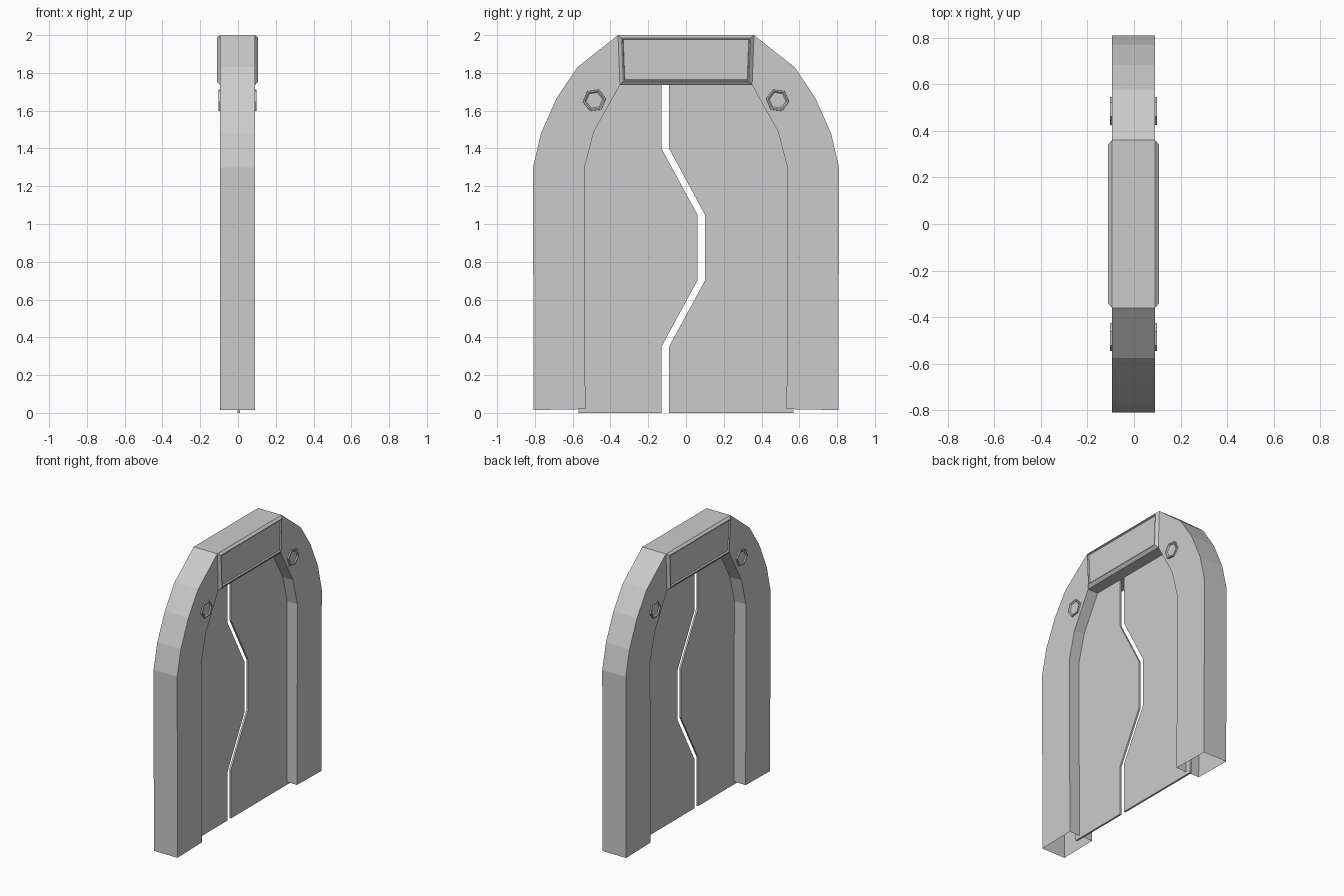
import bpy
import bmesh
import math

cube = bpy.data.objects.get("Cube")
if cube:
    bpy.data.objects.remove(cube, do_unlink=True)

grey = bpy.data.materials.new("plain grey")
grey.use_nodes = True
grey.diffuse_color = (0.6, 0.6, 0.6, 1)
grey.node_tree.nodes["Principled BSDF"].inputs["Base Color"].default_value = (0.6, 0.6, 0.6, 1)

MID = -0.0025   # centre of the frame's thickness
HALF = 0.0925   # half of the frame's thickness


def finish(name, bm):
    bmesh.ops.remove_doubles(bm, verts=bm.verts, dist=0.0002)
    bmesh.ops.recalc_face_normals(bm, faces=bm.faces)
    mesh = bpy.data.meshes.new(name)
    bm.to_mesh(mesh)
    bm.free()
    mesh.materials.append(grey)
    obj = bpy.data.objects.new(name, mesh)
    bpy.context.collection.objects.link(obj)
    return obj


def ring(bm, x, points):
    return [bm.verts.new((x, y, z)) for y, z in points]


def bridge(bm, a, b, skip=()):
    n = len(a)
    for i in range(n):
        if i not in skip:
            j = (i + 1) % n
            bm.faces.new((a[i], a[j], b[j], b[i]))


def prism(bm, points, x0, x1, skip=()):
    a, b = ring(bm, x0, points), ring(bm, x1, points)
    bm.faces.new(a)
    bm.faces.new(b)
    bridge(bm, a, b, skip)


# Arched frame: two hollow legs with open undersides, joined by the lintel
outer = [(0.807, 0.015), (0.81, 1.3), (0.768, 1.48), (0.683, 1.67), (0.575, 1.83), (0.36, 2.0)]
inner = [(0.35, 1.735), (0.487, 1.49), (0.537, 1.3), (0.533, 0.02)]
leg = outer + inner
bm = bmesh.new()
for side in (1, -1):
    # The joint with the lintel and the underside stay open
    prism(bm, [(side * y, z) for y, z in leg], MID - HALF, MID + HALF,
          skip=(len(outer) - 1, len(leg) - 1))
top, low = outer[-1], inner[0]
for y, z in (top, low):
    bm.faces.new([bm.verts.new((MID + sx * HALF, sy * y, z))
                  for sx, sy in ((-1, -1), (1, -1), (1, 1), (-1, 1))])
finish("arch_frame", bm)


# Lintel plates: chamfered rim around a shallow sunken panel
def trapezoid(y_top, z_top, y_low, z_low):
    return [(-y_top, z_top), (y_top, z_top), (y_low, z_low), (-y_low, z_low)]


steps = [
    (HALF, trapezoid(*top, *low)),
    (0.109, trapezoid(0.342, 1.986, 0.332, 1.755)),
    (0.109, trapezoid(0.336, 1.98, 0.327, 1.761)),
    (0.1, trapezoid(0.332, 1.976, 0.324, 1.765)),
]
for label, face in (("right", 1), ("left", -1)):
    bm = bmesh.new()
    loops = [ring(bm, MID + face * x, pts) for x, pts in steps]
    for a, b in zip(loops, loops[1:]):
        bridge(bm, a, b)
    bm.faces.new(loops[-1])
    finish("lintel_panel_" + label, bm)


# Hexagonal bolts with dished centres
def hexagon(side, radius):
    return [(side * (-0.485 + radius * math.cos(a)), 1.655 + radius * math.sin(a))
            for a in (math.radians(8 + 60 * i) for i in range(6))]


for face in (1, -1):
    for side in (1, -1):
        bm = bmesh.new()
        loops = [ring(bm, MID + face * x, hexagon(side, r))
                 for x, r in ((0.09, 0.062), (0.101, 0.06), (0.101, 0.052), (0.094, 0.044))]
        for a, b in zip(loops, loops[1:]):
            bridge(bm, a, b)
        bm.faces.new(loops[-1])
        finish("hex_bolt", bm)

# Thin door leaves meeting along a zigzag gap
seam = [(-0.13, 0), (-0.13, 0.35), (0.06, 0.7), (0.06, 1.05), (-0.13, 1.4), (-0.13, 1.75)]
edge = [(0.4, 1.75), (0.53, 1.5), (0.57, 1.3), (0.57, 0)]
for name, side, shift in (("door_leaf_front", -1, 0), ("door_leaf_back", 1, 0.04)):
    bm = bmesh.new()
    points = [(y + shift, z) for y, z in seam] + [(side * y, z) for y, z in edge]
    prism(bm, points, -0.003, 0.01)
    finish(name, bm)
